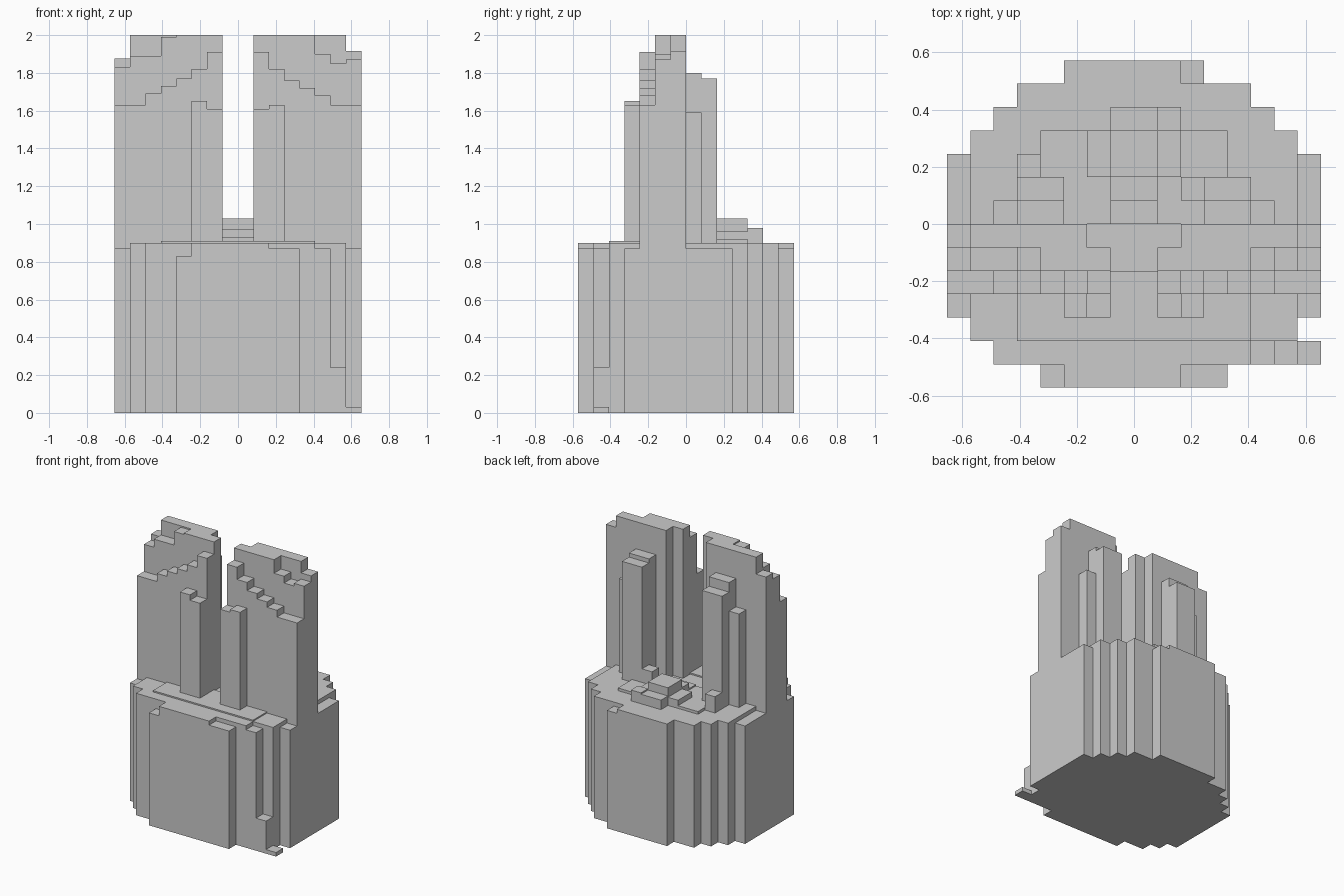
import bpy, bmesh

if "Cube" in bpy.data.objects:
    bpy.data.objects.remove(bpy.data.objects["Cube"])

S = 2 * 0.6535 / 16          # column width
X0, Y0 = -8 * S, -7 * S
H = {}                       # (column, row) -> height


def fill(c0, c1, r0, r1, z):
    """Set the height of a block of columns; c counts from the centre line."""
    for c in range(c0, c1):
        for r in range(r0, r1):
            H[c + 8, r] = z


def both(c0, c1, r0, r1, z):
    """Same block on the right and mirrored on the left."""
    fill(c0, c1, r0, r1, z)
    fill(-c1, -c0, r0, r1, z)


def steps(c, row, heights):
    """A run of single columns from c rightwards."""
    for k, z in enumerate(heights):
        fill(c + k, c + k + 1, row, row + 1, z)


# rounded base plan: half width of each row, front to back
for row, half in enumerate([4, 6, 7, 8, 8, 8, 8, 8, 8, 8, 7, 6, 5, 3]):
    both(0, half, row, row + 1, 0.90)
both(0, 5, 2, 5, 0.91)
both(7, 8, 3, 4, 0.87)
both(7, 8, 7, 10, 0.87)
# chipped front edge and the stray tab on the right
fill(-4, -3, 0, 1, 0.83)
fill(2, 4, 0, 1, 0.87)
fill(5, 6, 1, 2, 0.87)
fill(6, 7, 1, 2, 0.24)
fill(7, 8, 1, 2, 0.03)
fill(2, 3, 13, 14, 0.87)

# low mound behind the towers
both(0, 4, 7, 11, 0.92)
fill(-1, 1, 7, 8, 0.93)
fill(-1, 1, 8, 9, 0.97)
fill(-1, 1, 9, 11, 1.03)
fill(-1, 1, 11, 12, 0.97)
fill(1, 2, 11, 12, 0.98)
both(1, 2, 9, 11, 0.96)
fill(2, 3, 8, 9, 1.02)
fill(-5, -4, 9, 10, 1.02)

# twin towers: stepped front slope
steps(-8, 4, [1.63, 1.63, 1.69, 1.73, 1.77, 1.82, 1.91])
steps(1, 4, [1.91, 1.82, 1.76, 1.72, 1.68, 1.63, 1.63])
# twin towers: two back slabs
steps(-8, 5, [1.83, 1.89, 1.89, 1.99, 2.0, 2.0, 2.0])
steps(1, 5, [2.0, 2.0, 2.0, 2.0, 1.90, 1.85, 1.87])
both(2, 7, 6, 7, 2.0)
fill(-8, -7, 6, 7, 1.875)
fill(7, 8, 6, 7, 1.915)

# front pillars
steps(-3, 3, [1.65, 1.61])
steps(1, 3, [1.61, 1.63])
# rear buttresses
both(3, 5, 7, 8, 1.80)
both(5, 6, 7, 8, 1.59)
fill(3, 5, 8, 9, 1.77)
fill(-5, -3, 8, 9, 1.73)

# skin the columns: caps, bottom and only the exposed walls
bm = bmesh.new()


def quad(*pts):
    bm.faces.new([bm.verts.new(p) for p in pts])


for (c, r), z in H.items():
    x, y = X0 + c * S, Y0 + r * S
    ring = [(x, y), (x + S, y), (x + S, y + S), (x, y + S)]
    quad(*[(*p, z) for p in ring])
    quad(*[(*p, 0) for p in reversed(ring)])
    for k, (dc, dr) in enumerate([(0, -1), (1, 0), (0, 1), (-1, 0)]):
        low = H.get((c + dc, r + dr), 0)
        if low < z:
            a, b = ring[k], ring[(k + 1) % 4]
            quad((*a, low), (*b, low), (*b, z), (*a, z))
bmesh.ops.remove_doubles(bm, verts=bm.verts, dist=1e-5)

mesh = bpy.data.meshes.new("twin_tower_block")
bm.to_mesh(mesh)
bm.free()
bpy.context.collection.objects.link(bpy.data.objects.new("twin_tower_block", mesh))
